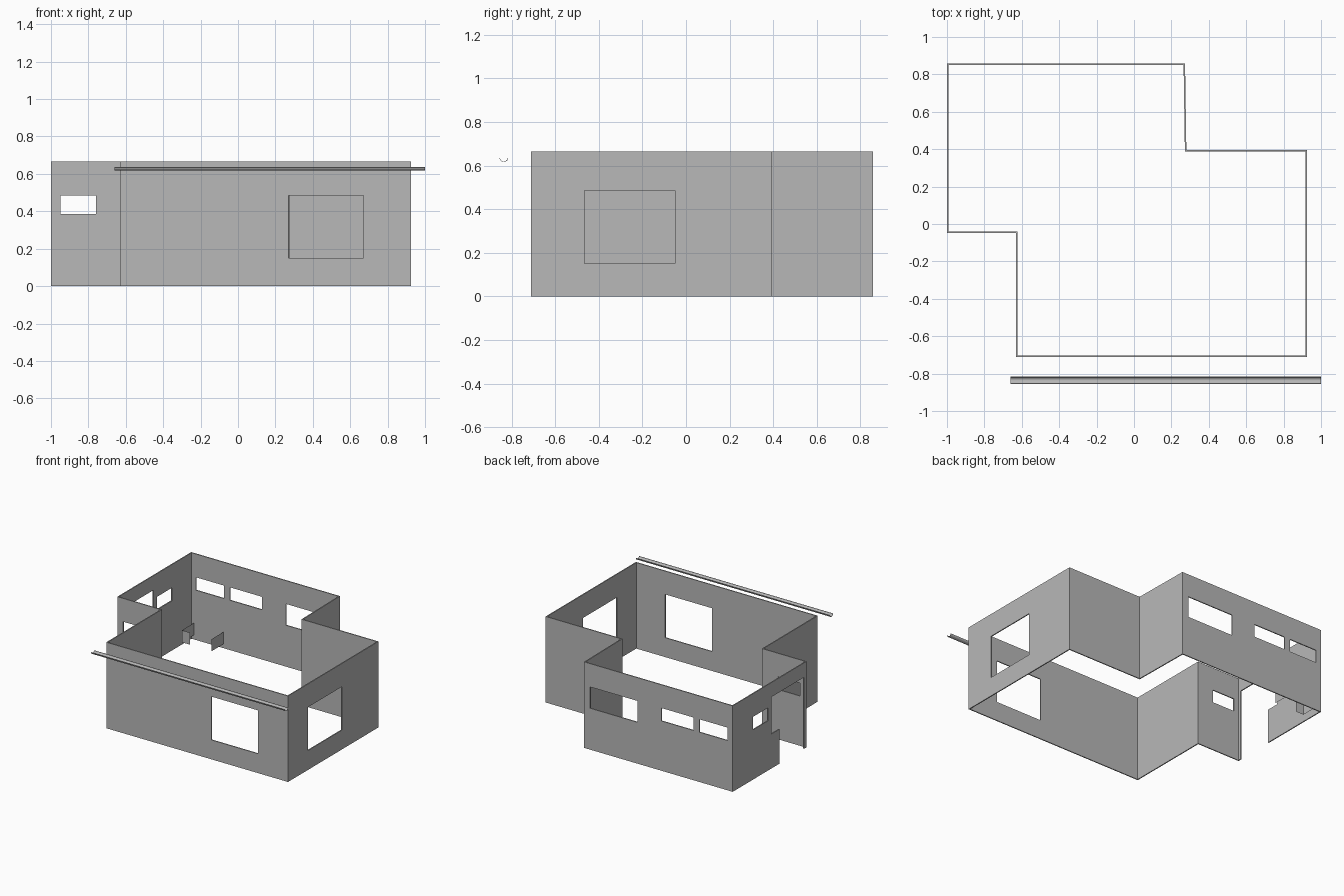
import bpy, bmesh, math

cube = bpy.data.objects.get("Cube")
if cube:
    bpy.data.objects.remove(cube, do_unlink=True)

grey = bpy.data.materials.new("plain_grey")
grey.use_nodes = True
colour = (0.48, 0.48, 0.48, 1)
grey.diffuse_color = colour
grey.node_tree.nodes["Principled BSDF"].inputs["Base Color"].default_value = colour


def strip(name, points, direction, closed=False, thickness=0):
    """Sweep a line of points along a direction into a sheet, optionally solid."""
    bm = bmesh.new()
    low = [bm.verts.new(p) for p in points]
    high = [bm.verts.new([a + b for a, b in zip(p, direction)]) for p in points]
    count = len(points)
    for i in range(count if closed else count - 1):
        j = (i + 1) % count
        bm.faces.new((low[i], low[j], high[j], high[i]))
    mesh = bpy.data.meshes.new(name)
    bm.to_mesh(mesh)
    bm.free()
    obj = bpy.data.objects.new(name, mesh)
    bpy.context.collection.objects.link(obj)
    mesh.materials.append(grey)
    if thickness:
        mod = obj.modifiers.new("thickness", 'SOLIDIFY')
        mod.thickness = thickness
        mod.offset = -1
        mod.use_even_offset = True
        apply(obj, mod)
    return obj


def apply(obj, mod):
    bpy.ops.object.select_all(action='DESELECT')
    bpy.context.view_layer.objects.active = obj
    obj.select_set(True)
    bpy.ops.object.modifier_apply(modifier=mod.name)


def cut(obj, low, high):
    """Cut a box-shaped opening between two corners."""
    bpy.ops.mesh.primitive_cube_add(
        size=1, location=[(a + b) / 2 for a, b in zip(low, high)])
    cutter = bpy.context.object
    cutter.name = "opening_cutter"
    cutter.hide_render = True
    cutter.scale = [b - a for a, b in zip(low, high)]
    mod = obj.modifiers.new("opening", 'BOOLEAN')
    mod.operation = 'DIFFERENCE'
    mod.solver = 'EXACT'
    mod.object = cutter
    apply(obj, mod)
    bpy.data.objects.remove(cutter, do_unlink=True)


# House walls, counter-clockwise from the front
LEFT, RIGHT, FRONT, BACK, PORCH = -1, 0.925, -0.71, 0.857, -0.047
outline = [(-0.63, FRONT), (RIGHT, FRONT), (RIGHT, 0.395), (0.28, 0.395),
           (0.273, BACK), (LEFT, BACK), (LEFT, PORCH), (-0.63, PORCH)]
walls = strip("house_walls", [(x, y, 0) for x, y in outline],
              (0, 0, 0.665), closed=True, thickness=0.008)

# Windows in walls that run along x: wall position, x range, z range
d = 0.04
for y, x0, x1, z0, z1 in [
        (FRONT, 0.27, 0.67, 0.15, 0.485),
        (PORCH, -0.95, -0.76, 0.385, 0.485),
        (BACK, -0.955, -0.715, 0.385, 0.485),
        (BACK, -0.665, -0.39, 0.385, 0.485),
        (BACK, -0.183, 0.22, 0.32, 0.485)]:
    cut(walls, (x0, y - d, z0), (x1, y + d, z1))

# Windows, door and its side light in walls that run along y
for x, y0, y1, z0, z1 in [
        (RIGHT, -0.465, -0.05, 0.15, 0.485),
        (LEFT, 0.425, 0.61, 0.385, 0.485),
        (LEFT, -0.015, 0.285, -0.1, 0.553),
        (LEFT, 0.28, 0.385, 0.267, 0.553)]:
    cut(walls, (x - d, y0, z0), (x + d, y1, z1))

# Open-topped corner fixture made of thin sheets
strip("corner_fixture",
      [(-0.9, 0.7, 0.035), (-0.97, 0.7, 0.035), (-0.97, 0.845, 0.035),
       (-0.715, 0.845, 0.035), (-0.715, 0.7, 0.035)], (0, 0, 0.093))

# Half-round gutter in front of the house
arc = [math.pi * (1 + i / 8) for i in range(9)]
strip("roof_gutter",
      [(-0.66, -0.835 + 0.02 * math.cos(a), 0.635 + 0.018 * math.sin(a)) for a in arc],
      (1.66, 0, 0), thickness=0.002)
